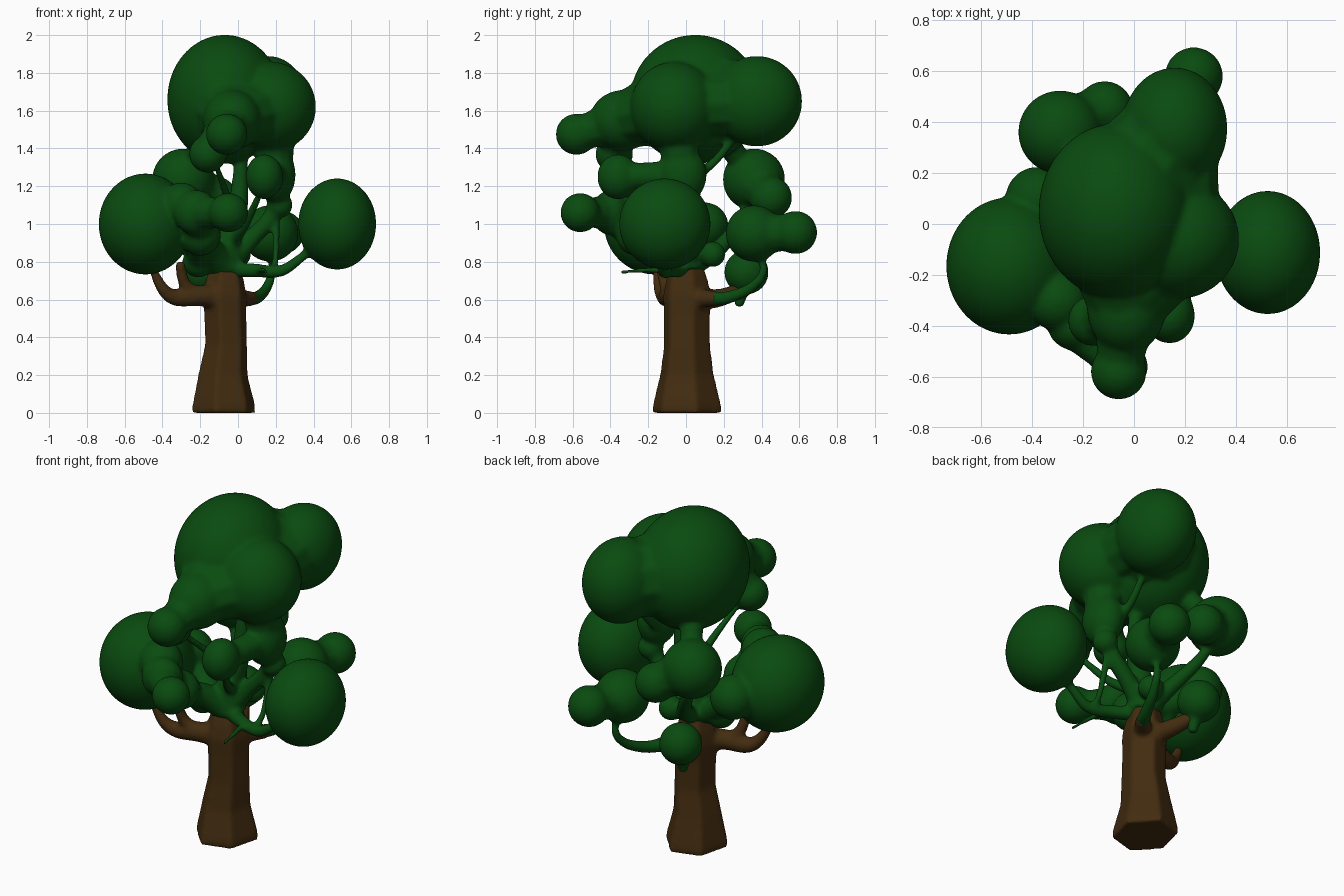
import bpy, bmesh, math
from mathutils import Vector, Matrix


def material(name, rgb):
    m = bpy.data.materials.new(name)
    m.diffuse_color = (*rgb, 1)
    return m


def blob(bm, c, r):
    r = r if isinstance(r, tuple) else (r, r, r)
    mat = Matrix.Translation(c) @ Matrix.Diagonal((*r, 1))
    bmesh.ops.create_icosphere(bm, subdivisions=4, radius=1, matrix=mat)


def limb(bm, pts, r0, r1):
    # tapered branch: smooth path through the points, swept with rings
    n, path = 6, []
    v = [Vector(p) for p in pts]
    v = [2 * v[0] - v[1]] + v + [2 * v[-1] - v[-2]]
    for i in range(1, len(v) - 2):
        a, b, c, d = v[i - 1:i + 3]
        for k in range(n):
            t = k / n
            path.append(0.5 * (2 * b + (c - a) * t + (2 * a - 5 * b + 4 * c - d) * t * t
                               + (3 * b - a - 3 * c + d) * t ** 3))
    path.append(v[-2])
    rings = []
    for i, p in enumerate(path):
        d = (path[min(i + 1, len(path) - 1)] - path[max(i - 1, 0)]).normalized()
        q = Vector((0, 0, 1)).rotation_difference(d)
        r = r0 + (r1 - r0) * i / (len(path) - 1)
        rings.append([bm.verts.new(p + q @ Vector((r * math.cos(a), r * math.sin(a), 0)))
                      for a in [j * math.tau / 10 for j in range(10)]])
    skin(bm, rings)


def skin(bm, rings):
    n = len(rings[0])
    for a, b in zip(rings, rings[1:]):
        for j in range(n):
            bm.faces.new((a[j], a[(j + 1) % n], b[(j + 1) % n], b[j]))
    bm.faces.new(rings[0][::-1])
    bm.faces.new(rings[-1])


def finish(bm, name, mat, smooth):
    # fuse all pieces into one soft skin
    me = bpy.data.meshes.new(name)
    bm.to_mesh(me)
    bm.free()
    ob = bpy.data.objects.new(name, me)
    bpy.context.collection.objects.link(ob)
    me.materials.append(mat)
    rm = ob.modifiers.new("fuse", 'REMESH')
    rm.mode = 'VOXEL'
    rm.voxel_size = 0.0105
    rm.use_smooth_shade = True
    sm = ob.modifiers.new("soften", 'SMOOTH')
    sm.factor = 0.5
    sm.iterations = smooth


brown = material("bark", (0.055, 0.025, 0.005))
green = material("leaf", (0.003, 0.07, 0.005))

# trunk: six-sided flared column
bm = bmesh.new()
rings = []
for x, z, r in [(-.075, 0, .182), (-.075, .04, .18), (-.08, .2, .142), (-.063, .36, .122),
                (-.067, .52, .122), (-.07, .62, .127), (-.07, .7, .112), (-.07, .8, .08)]:
    rings.append([bm.verts.new((x + .97 * r * math.cos(a), .005 + 1.06 * r * math.sin(a), z))
                  for a in [math.radians(15 + 60 * j) for j in range(6)]])
skin(bm, rings)
# lower brown boughs
limb(bm, [(-.07, -.03, .61), (-.2, -.08, .62), (-.33, -.11, .61), (-.4, -.14, .66), (-.46, -.16, .78)], .07, .022)
limb(bm, [(-.2, -.08, .62), (-.28, -.11, .68), (-.31, -.14, .8)], .04, .028)
limb(bm, [(-.07, .05, .6), (-.11, .18, .61), (-.17, .29, .65)], .06, .04)
limb(bm, [(-.04, .03, .6), (.02, .1, .605), (.08, .17, .605)], .06, .04)
finish(bm, "trunk", brown, 18)

# foliage clumps: centre, radius
clumps = [
    ((-.07, .05, 1.66), (.305, .345, .342)),   # crown
    ((.17, -.06, 1.62), (.243, .235, .24)),
    ((.16, .375, 1.65), (.207, .24, .24)),
    ((-.03, -.33, 1.55), (.155, .18, .16)),    # front of crown
    ((-.06, -.58, 1.475), .11),
    ((-.16, -.38, 1.37), .10),
    ((-.49, -.165, 1.0), (.248, .27, .268)),   # big left
    ((.525, -.112, 1.0), (.207, .243, .242)),  # big right
    ((-.29, .36, 1.235), .165), ((-.115, .45, 1.14), .112),
    ((.17, .36, .95), .15), ((.235, .58, .955), .115),
    ((-.19, .32, .745), .118),
    ((-.05, -.56, 1.06), .105), ((-.22, -.40, 1.06), (.12, .1, .12)),
    ((-.3, -.3, 1.1), .12),
    ((.14, -.36, 1.25), (.1, .11, .12)),
    ((-.2, -.26, .94), .11),
    ((-.38, .1, .99), .125),
    ((.2, -.02, 1.26), (.105, .13, .15)),
    ((.22, .02, 1.1), .07),
    ((-.21, -.03, .8), .085), ((.0, .14, .84), .07),
]
bm = bmesh.new()
for c, r in clumps:
    blob(bm, c, r)

# bridges that melt neighbouring clumps together: clump pair, radius at each end
for a, b, r0, r1 in [(0, 1, .28, .22), (0, 2, .28, .2), (1, 2, .17, .17), (0, 3, .26, .15),
                     (1, 3, .19, .14), (3, 4, .13, .085), (3, 5, .11, .085), (6, 15, .17, .11),
                     (15, 14, .1, .1), (14, 13, .1, .07), (8, 9, .13, .1), (10, 11, .12, .09),
                     (6, 18, .2, .11), (14, 17, .09, .09), (19, 1, .09, .14), (8, 0, .05, .09),
                     (16, 19, .07, .08), (17, 21, .07, .07)]:
    limb(bm, [clumps[a][0], clumps[b][0]], r0, r1)

# upper boughs and twigs
hub = (-.06, 0, .76)
limb(bm, [hub, (-.06, 0, .9), (0, .02, 1.1), (.02, .03, 1.42)], .1, .032)
limb(bm, [hub, (.05, .02, .9), (.18, .02, 1.05), (.22, .01, 1.25)], .055, .04)
limb(bm, [hub, (.08, -.08, .755), (.22, -.12, .75), (.32, -.12, .81), (.42, -.12, .9)], .045, .022)
limb(bm, [(.19, -.11, .75), (.2, -.04, .84), (.2, .02, 1.05)], .02, .022)
limb(bm, [(.1, -.07, .755), (.13, -.2, .755), (.15, -.35, .745)], .022, .012)
limb(bm, [(.05, .13, .605), (.1, .22, .61), (.15, .34, .66), (.18, .41, .75), (.17, .38, .88)], .042, .018)
limb(bm, [hub, (-.1, .15, .85), (-.2, .28, 1.0), (-.28, .34, 1.15)], .06, .025)
limb(bm, [hub, (-.15, -.12, .87), (-.21, -.28, .95), (-.22, -.4, 1.05)], .08, .045)
limb(bm, [hub, (-.2, .02, .84), (-.34, .06, .95)], .06, .06)
limb(bm, [(-.03, -.02, .9), (.04, -.16, 1.0), (.12, -.3, 1.17)], .035, .02)
limb(bm, [(-.03, 0, 1.0), (-.06, -.16, 1.15), (-.12, -.34, 1.32)], .032, .018)
limb(bm, [(.15, .0, 1.22), (.14, .14, 1.32), (.14, .25, 1.45)], .03, .022)
limb(bm, [(-.18, .3, .72), (-.18, .29, .64), (-.18, .28, .56)], .06, .025)
finish(bm, "foliage", green, 18)
